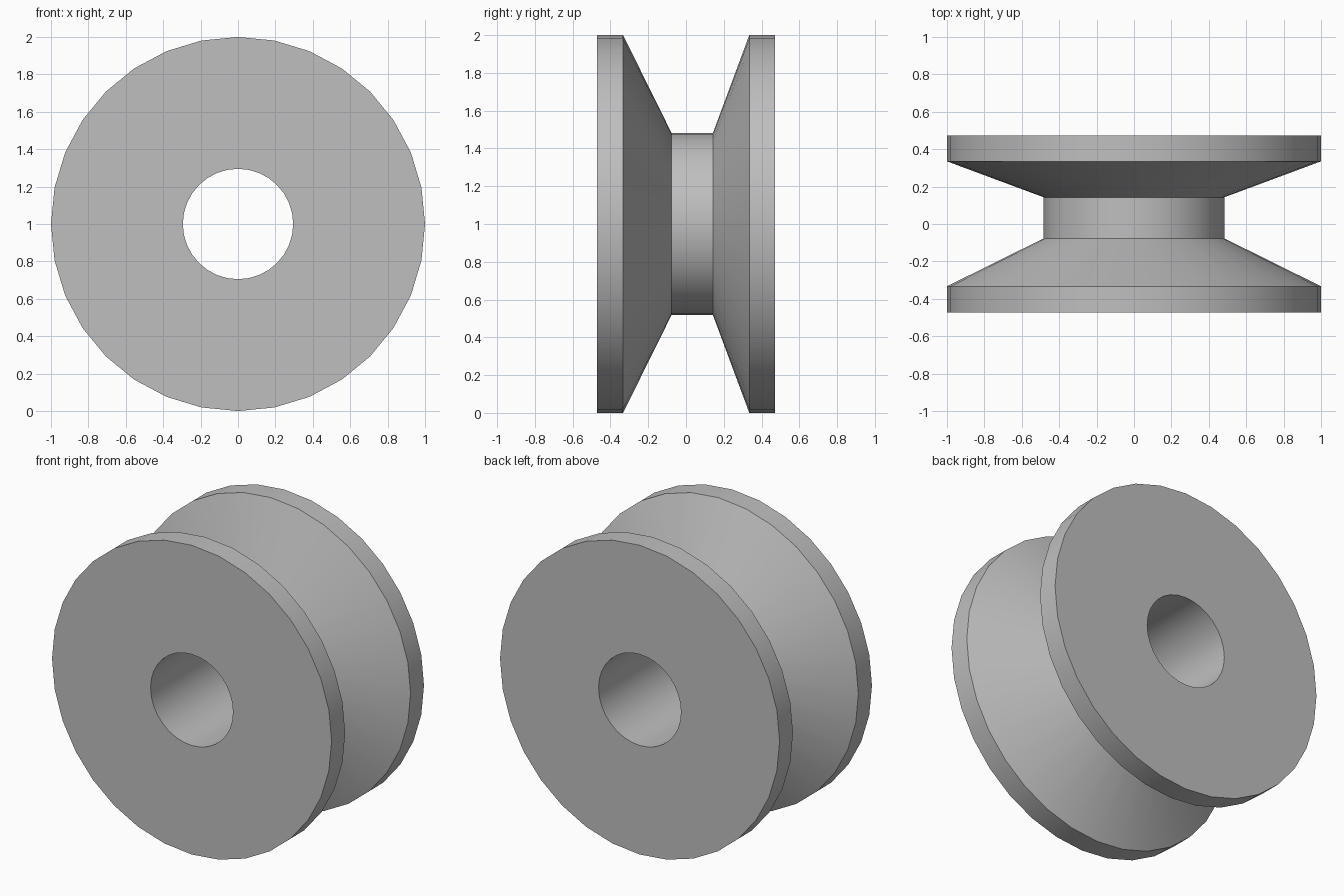
import bpy, bmesh, math
from mathutils import Matrix, Vector

cube = bpy.data.objects.get("Cube")
if cube:
    bpy.data.objects.remove(cube, do_unlink=True)

SIDES = 32
HALF_WIDTH = 0.472
RIM, HUB, BORE = 1.0, 0.483, 0.295

# Single plain grey
grey = bpy.data.materials.new("plain grey")
grey.use_nodes = True
color = (0.52, 0.52, 0.52, 1)
grey.diffuse_color = color
grey.node_tree.nodes["Principled BSDF"].inputs["Base Color"].default_value = color

# Closed section as (radius, y): rims, V groove, flat hub and straight bore
section = [
    (BORE, -HALF_WIDTH), (RIM, -HALF_WIDTH), (RIM, -0.333),
    (HUB, -0.077), (HUB, 0.143),
    (RIM, 0.335), (RIM, HALF_WIDTH), (BORE, HALF_WIDTH),
]

# Turn the section around the y axis
bm = bmesh.new()
verts = [bm.verts.new((0, y, r)) for r, y in section]
edges = [bm.edges.new((a, b)) for a, b in zip(verts, verts[1:] + verts[:1])]
bmesh.ops.spin(bm, geom=verts + edges, cent=(0, 0, 0), axis=(0, 1, 0),
               angle=math.tau, steps=SIDES, use_merge=True)
bmesh.ops.remove_doubles(bm, verts=bm.verts, dist=0.0001)
bmesh.ops.recalc_face_normals(bm, faces=bm.faces)
bmesh.ops.transform(bm, matrix=Matrix.Translation(Vector((0, 0, RIM))), verts=bm.verts)

mesh = bpy.data.meshes.new("grooved_wheel")
bm.to_mesh(mesh)
bm.free()
mesh.materials.append(grey)
wheel = bpy.data.objects.new("grooved_wheel", mesh)
bpy.context.collection.objects.link(wheel)

# Smooth round surfaces, sharp rims
bpy.ops.object.select_all(action="DESELECT")
wheel.select_set(True)
bpy.context.view_layer.objects.active = wheel
bpy.ops.object.shade_smooth_by_angle(angle=math.radians(30))
